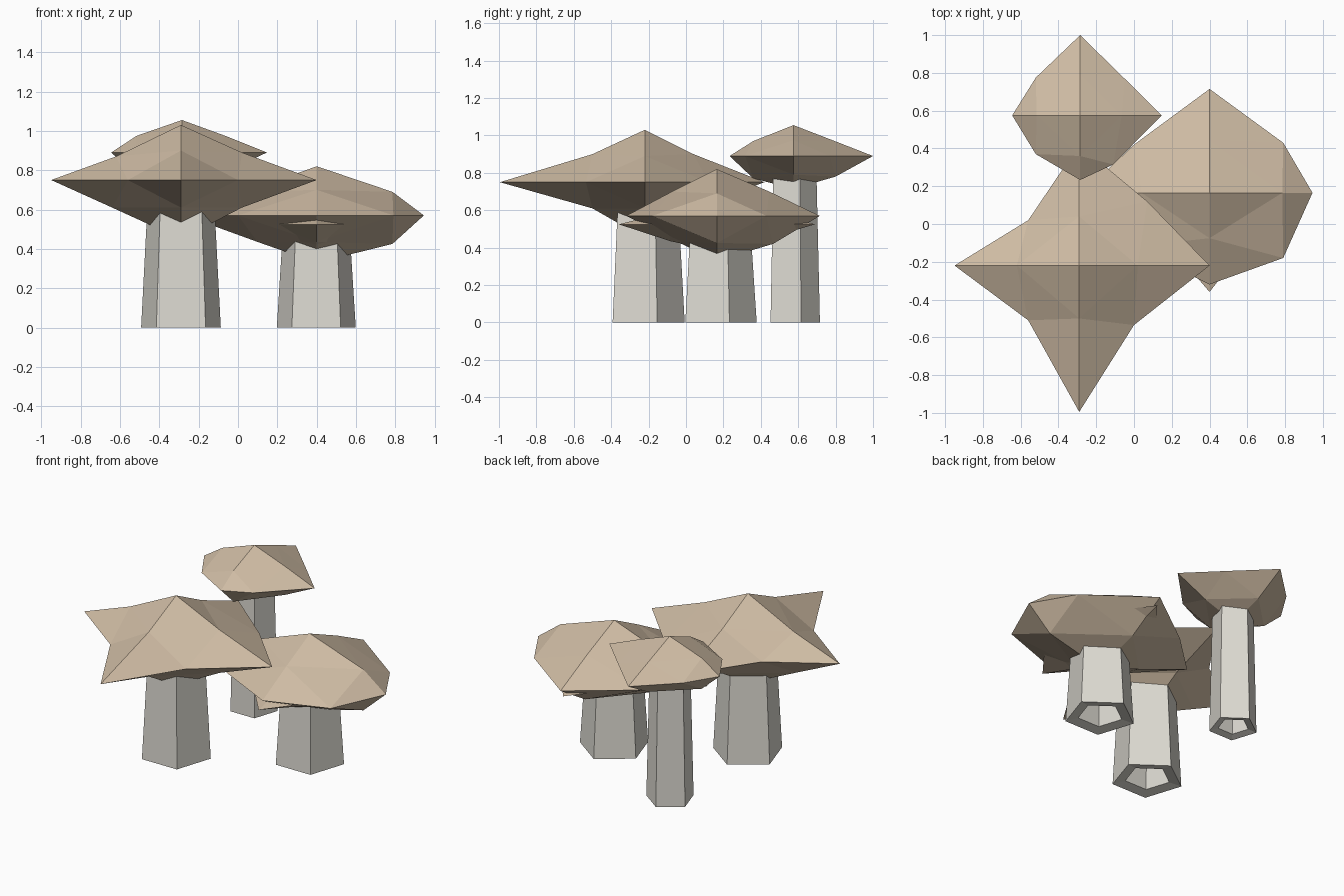
import bpy, bmesh
from math import cos, sin, pi

if "Cube" in bpy.data.objects:
    bpy.data.objects.remove(bpy.data.objects["Cube"])


def material(name, color):
    m = bpy.data.materials.new(name)
    m.diffuse_color = color
    m.use_nodes = True
    m.node_tree.nodes["Principled BSDF"].inputs["Base Color"].default_value = m.diffuse_color
    return m


CAP = material("cap_tan", (0.62, 0.50, 0.37, 1))
STEM = material("stem_pale", (0.72, 0.70, 0.64, 1))


def make_object(name, bm, mat):
    bmesh.ops.recalc_face_normals(bm, faces=bm.faces)
    me = bpy.data.meshes.new(name)
    bm.to_mesh(me)
    bm.free()
    me.materials.append(mat)
    ob = bpy.data.objects.new(name, me)
    bpy.context.collection.objects.link(ob)
    return ob


def cap(name, centre, z_rim, rim, upper, lower, top, bottom):
    """Subdivided octahedron: 8 rim points from +x anticlockwise,
    upper/lower = (distance, z) of the mid vertices on +x, +y, -x, -y."""
    cx, cy = centre
    axes = [(1, 0), (0, 1), (-1, 0), (0, -1)]
    bm = bmesh.new()
    ring = [bm.verts.new((x, y, z_rim)) for x, y in rim]
    for mids, z_tip in ((upper, top), (lower, bottom)):
        tip = bm.verts.new((cx, cy, z_tip))
        mid = [bm.verts.new((cx + ax * d, cy + ay * d, z))
               for (ax, ay), (d, z) in zip(axes, mids)]
        for i in range(4):
            j = (i + 1) % 4
            a, diag, b = ring[2 * i], ring[2 * i + 1], ring[2 * j]
            for f in ((a, diag, mid[i]), (diag, b, mid[j]),
                      (mid[i], diag, mid[j]), (mid[i], mid[j], tip)):
                bm.faces.new(f)
    return make_object(name, bm, CAP)


def stem(name, centre, r, r_top, height):
    """Five-sided tapered stem with a hollow foot."""
    cx, cy = centre
    profile = [(r_top, height), (r, 0), (r * 0.64, 0.012), (r * 0.55, 0.2)]
    bm = bmesh.new()
    rings = []
    for rad, z in profile:
        rings.append([bm.verts.new((cx + rad * cos(pi / 2 + k * 2 * pi / 5),
                                    cy + rad * sin(pi / 2 + k * 2 * pi / 5), z))
                      for k in range(5)])
    for lo, hi in zip(rings, rings[1:]):
        for k in range(5):
            n = (k + 1) % 5
            bm.faces.new((lo[k], lo[n], hi[n], hi[k]))
    bm.faces.new(rings[0])
    bm.faces.new(rings[-1])
    return make_object(name, bm, STEM)


# Large front left mushroom
cap("large_cap", (-0.29, -0.22), 0.75,
    [(0.40, -0.22), (0.07, 0.12), (-0.29, 0.42), (-0.56, 0.02),
     (-0.95, -0.22), (-0.56, -0.51), (-0.29, -0.995), (0.0, -0.535)],
    [(0.31, 0.89), (0.26, 0.90), (0.33, 0.87), (0.28, 0.90)],
    [(0.31, 0.61), (0.26, 0.61), (0.35, 0.61), (0.28, 0.61)], 1.03, 0.45)
stem("large_stem", (-0.29, -0.22), 0.213, 0.178, 0.64)

# Wide right mushroom
cap("wide_cap", (0.40, 0.165), 0.57,
    [(0.945, 0.165), (0.79, 0.43), (0.40, 0.715), (0.0, 0.42),
     (-0.27, 0.165), (0.0, -0.12), (0.40, -0.32), (0.79, -0.18)],
    [(0.385, 0.69), (0.28, 0.70), (0.36, 0.69), (0.24, 0.70)],
    [(0.385, 0.425), (0.30, 0.42), (0.30, 0.435), (0.22, 0.435)], 0.82, 0.33)

# Inner gills whose points poke out below the wide cap's rim
cap("wide_cap_gills", (0.40, 0.165), 0.525,
    [(0.85, 0.165), (0.61, 0.41), (0.40, 0.69), (0.16, 0.38),
     (-0.10, 0.165), (0.17, -0.09), (0.40, -0.36), (0.61, -0.09)],
    [(0.24, 0.60), (0.22, 0.60), (0.24, 0.60), (0.22, 0.60)],
    [(0.24, 0.44), (0.24, 0.44), (0.24, 0.44), (0.25, 0.435)], 0.66, 0.38)
stem("wide_stem", (0.398, 0.167), 0.211, 0.178, 0.50)

# Small tall mushroom at the back
cap("small_cap", (-0.285, 0.575), 0.89,
    [(0.147, 0.575), (-0.05, 0.77), (-0.285, 1.0), (-0.52, 0.775),
     (-0.645, 0.575), (-0.52, 0.37), (-0.285, 0.233), (-0.11, 0.315)],
    [(0.22, 0.975), (0.22, 0.97), (0.23, 0.975), (0.215, 0.97)],
    [(0.22, 0.79), (0.225, 0.78), (0.23, 0.775), (0.215, 0.77)], 1.055, 0.715)
stem("small_stem", (-0.285, 0.57), 0.146, 0.127, 0.82)
